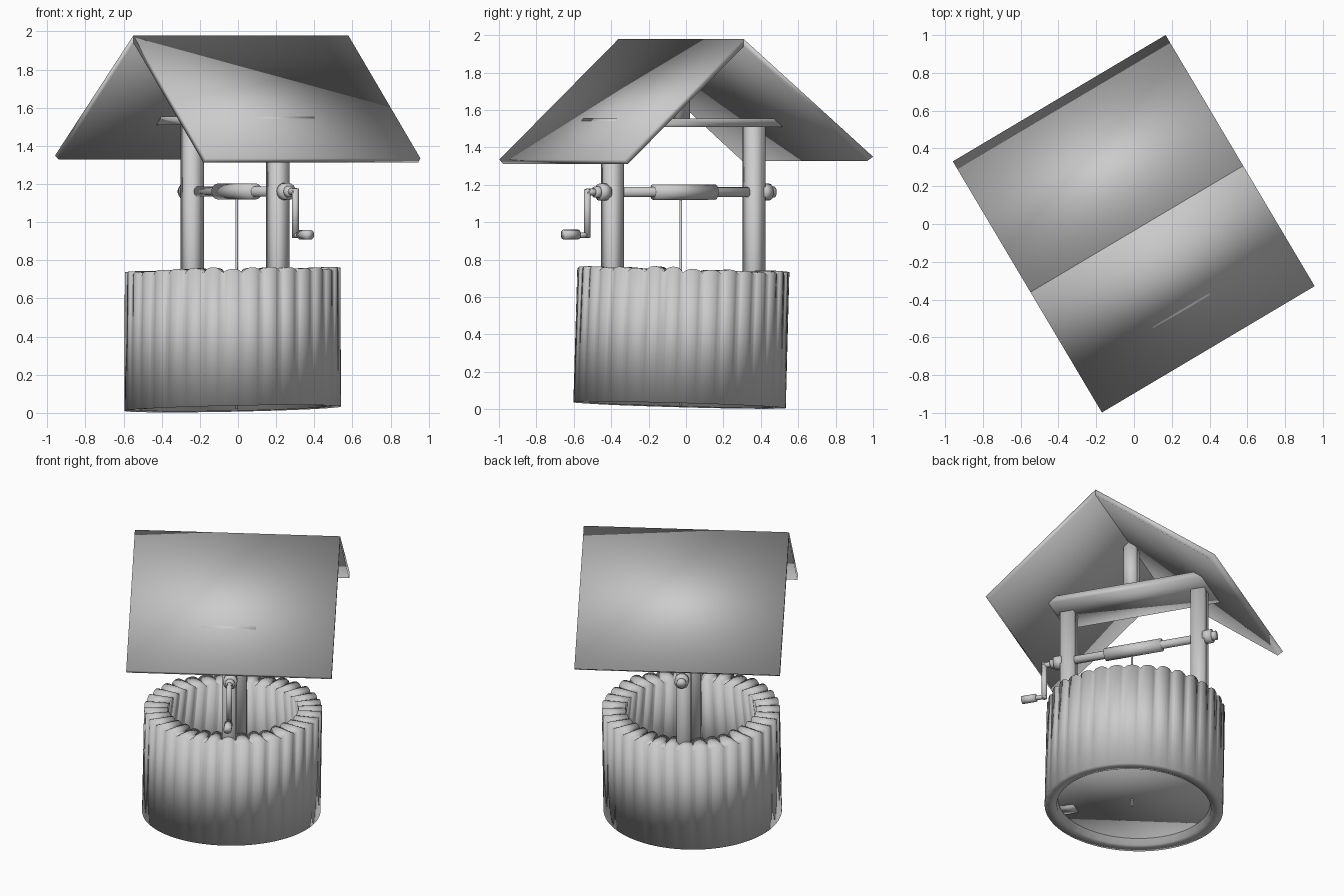
import bpy, bmesh, math, random
from mathutils import Matrix, Vector

random.seed(4)
if "Cube" in bpy.data.objects:
    bpy.data.objects.remove(bpy.data.objects["Cube"])

grey = bpy.data.materials.new("plain grey")
grey.use_nodes = True
grey.diffuse_color = (0.6, 0.6, 0.6, 1)
grey.node_tree.nodes["Principled BSDF"].inputs["Base Color"].default_value = (0.6, 0.6, 0.6, 1)

# The timber frame is turned about z: local x follows the ridge, local y the axle
FRAME = Matrix.Translation((-0.015, -0.015, 0)) @ Matrix.Rotation(math.radians(30.7), 4, 'Z')


def finish(name, bm, matrix=FRAME):
    """Turn the bmesh into a fully smooth-shaded object."""
    bmesh.ops.recalc_face_normals(bm, faces=bm.faces[:])
    bm.transform(matrix)
    mesh = bpy.data.meshes.new(name)
    bm.to_mesh(mesh)
    bm.free()
    mesh.materials.append(grey)
    mesh.shade_smooth()
    obj = bpy.data.objects.new(name, mesh)
    bpy.context.collection.objects.link(obj)


def extrude_profile(name, profile, x0, x1):
    """Profile of (y, z) points extruded along the ridge direction."""
    bm = bmesh.new()
    near, far = ([bm.verts.new((x, y, z)) for y, z in profile] for x in (x0, x1))
    bm.faces.new(near)
    bm.faces.new(far[::-1])
    for k in range(len(profile)):
        n = (k + 1) % len(profile)
        bm.faces.new((near[k], far[k], far[n], near[n]))
    finish(name, bm)


def rod(name, a, b, radius, sides=16):
    """Cylinder between two points."""
    a, b = Vector(a), Vector(b)
    bm = bmesh.new()
    bmesh.ops.create_cone(bm, cap_ends=True, segments=sides, radius1=radius,
                          radius2=radius, depth=(b - a).length)
    turn = (b - a).to_track_quat('Z', 'Y').to_matrix().to_4x4()
    finish(name, bm, FRAME @ Matrix.Translation((a + b) / 2) @ turn)


def post(name, y, z0, z1, width):
    """Square timber."""
    bm = bmesh.new()
    bmesh.ops.create_cube(bm, size=1)
    bmesh.ops.scale(bm, vec=(width, width, z1 - z0), verts=bm.verts)
    bmesh.ops.translate(bm, vec=(0, y, (z0 + z1) / 2), verts=bm.verts)
    finish(name, bm)


# Round wall: section swept about z, with a scalloped course of stones on the rim
STONES, STEPS = 34, 6
lifts = [random.uniform(-0.007, 0.007) for _ in range(STONES)]
bm = bmesh.new()
columns = []
for i in range(STONES * STEPS):
    angle = math.tau * i / (STONES * STEPS)
    stone, part = divmod(i, STEPS)
    arch = math.sin(math.pi * part / STEPS) ** 0.6 if part else 0
    top = 0.72 + arch * (0.025 + lifts[stone])
    section = [(0.49, 0.025), (0.568, 0.022), (0.562 + 0.005 * arch, top), (0.415, top)]
    columns.append([bm.verts.new((r * math.cos(angle), r * math.sin(angle), z))
                    for r, z in section])
for a, b in zip(columns, columns[1:] + columns[:1]):
    for k in range(len(a)):
        n = (k + 1) % len(a)
        bm.faces.new((a[k], b[k], b[n], a[n]))
lean = Matrix.Rotation(math.radians(-1.6), 4, 'X')
shear = Matrix.Identity(4)
shear[2][0] = 0.02
WELL = Matrix.Translation((-0.028, -0.035, 0)) @ shear @ lean
finish("stone_wall", bm, WELL)

# Floor closing the shaft
bm = bmesh.new()
bmesh.ops.create_cone(bm, cap_ends=True, segments=48, radius1=0.487, radius2=0.487, depth=0.012)
finish("well_floor", bm, WELL @ Matrix.Translation((0, 0, 0.075)))

# Gable roof as two slabs meeting at the ridge
RIDGE = -0.025
extrude_profile("front_roof_panel", [(RIDGE, 1.98), (-0.766, 1.335), (-0.744, 1.312),
                                     (RIDGE, 1.94)], -0.635, 0.675)
extrude_profile("back_roof_panel", [(RIDGE, 1.98), (0.78, 1.35), (0.744, 1.328),
                                    (RIDGE, 1.94)], -0.635, 0.675)

# Cross board under the roof, its ends cut to the slope
extrude_profile("cross_board", [(-0.55, 1.51), (0.55, 1.51), (0.505, 1.555), (-0.519, 1.555)],
                -0.175, 0.175)

# Uprights
post("king_post", -0.02, 1.55, 1.94, 0.08)
AXLE_X, AXLE_Z = 0.01, 1.161
for side, label in ((-1, "front"), (1, "back")):
    post(label + "_post", 0.44 * side, 0.07, 1.52, 0.09)
    rod(label + "_collar", (AXLE_X, 0.475 * side, AXLE_Z), (AXLE_X, 0.53 * side, AXLE_Z), 0.045)
    rod(label + "_axle_cap", (AXLE_X, 0.52 * side, AXLE_Z), (AXLE_X, 0.558 * side, AXLE_Z), 0.03)

# Windlass
rod("axle", (AXLE_X, -0.53, AXLE_Z), (AXLE_X, 0.53, AXLE_Z), 0.027)
rod("drum", (AXLE_X, -0.19, AXLE_Z), (AXLE_X, 0.19, AXLE_Z), 0.042, 20)
rod("rope", (0, -0.015, 0.02), (0, -0.015, 1.15), 0.007, 8)

# Crank
rod("crank_stub", (AXLE_X, -0.61, AXLE_Z), (AXLE_X, -0.53, AXLE_Z), 0.018, 12)
rod("crank_arm", (AXLE_X, -0.602, 0.918), (AXLE_X, -0.602, 1.176), 0.018, 12)
rod("crank_neck", (AXLE_X, -0.67, 0.931), (AXLE_X, -0.59, 0.931), 0.015, 12)
rod("crank_handle", (AXLE_X, -0.752, 0.934), (AXLE_X, -0.658, 0.934), 0.026, 14)
